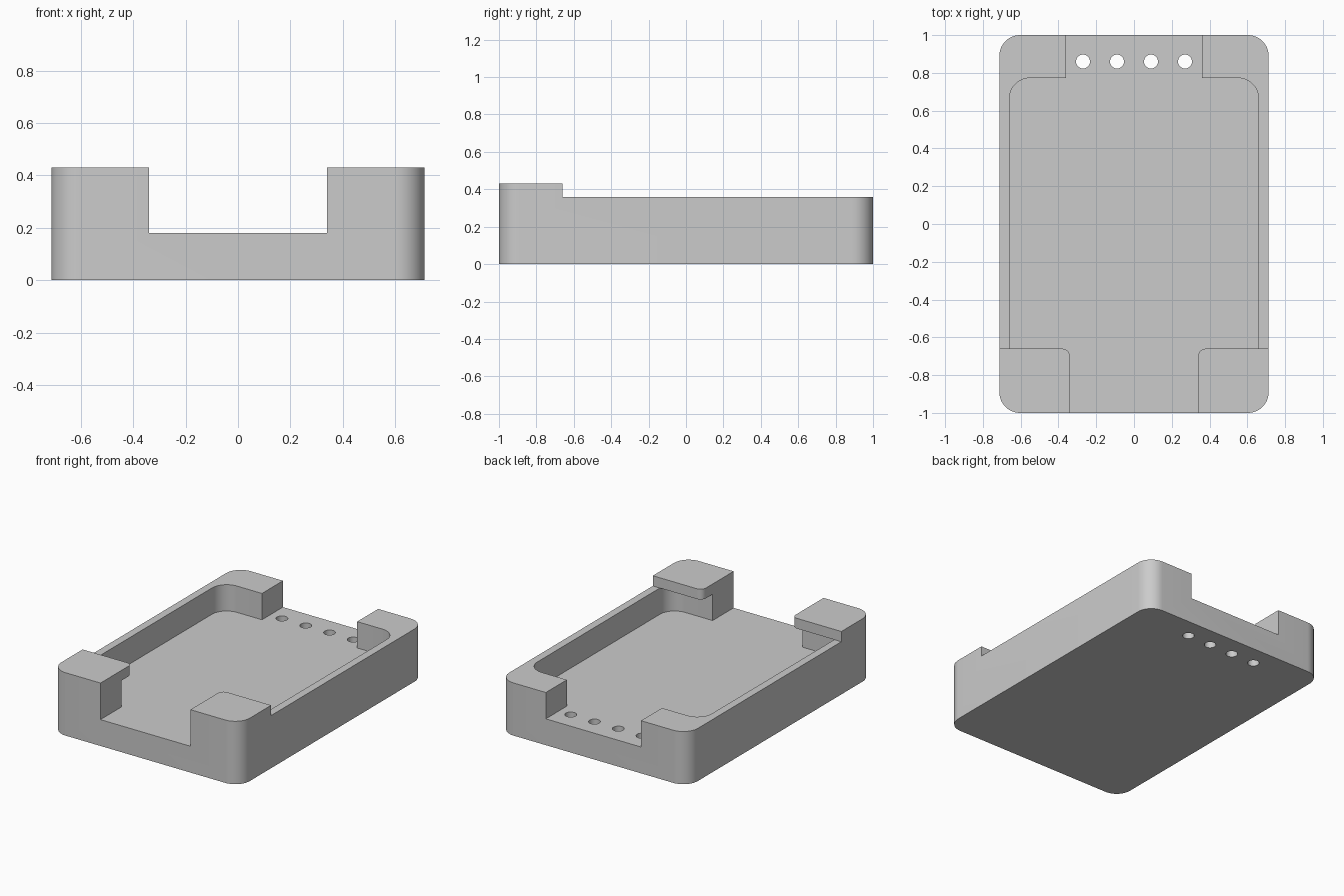
import bpy, bmesh, math

if "Cube" in bpy.data.objects:
    bpy.data.objects.remove(bpy.data.objects["Cube"])

W, L = 0.713, 1.0              # half width, half length
FLOOR, WALL, TOP = 0.18, 0.36, 0.43


def arc(cx, cy, r, a0, a1, n=12):
    return [(cx + r * math.cos(math.radians(a0 + (a1 - a0) * i / n)),
             cy + r * math.sin(math.radians(a0 + (a1 - a0) * i / n))) for i in range(n + 1)]


def rounded_rect(hx, hy, r):
    pts = []
    for sx, sy, a in ((1, 1, 0), (-1, 1, 90), (-1, -1, 180), (1, -1, 270)):
        pts += arc(sx * (hx - r), sy * (hy - r), r, a, a + 90)
    return pts


def rect(x0, x1, y0, y1):
    return [(x0, y0), (x1, y0), (x1, y1), (x0, y1)]


def prism(name, pts, z0, z1):
    """Extrude a counter-clockwise outline from z0 to z1."""
    bm = bmesh.new()
    face = bm.faces.new([bm.verts.new((x, y, z0)) for x, y in pts])
    ext = bmesh.ops.extrude_face_region(bm, geom=[face])
    bmesh.ops.translate(bm, vec=(0, 0, z1 - z0),
                        verts=[v for v in ext["geom"] if isinstance(v, bmesh.types.BMVert)])
    bmesh.ops.recalc_face_normals(bm, faces=bm.faces)
    mesh = bpy.data.meshes.new(name)
    bm.to_mesh(mesh)
    bm.free()
    ob = bpy.data.objects.new(name, mesh)
    bpy.context.collection.objects.link(ob)
    return ob


# Solid block with rounded vertical corners
tray = prism("tray", rounded_rect(W, L, 0.11), 0, TOP)

# Front opening, flaring out through the rounded lip corners
half = [(0.34, -1.5)] + arc(0.38, -0.70, 0.04, 180, 90, 8) + [(0.38, -0.5)]
front = half + [(-x, y) for x, y in reversed(half)]

cutters = [
    prism("upper_step", rect(-1.5, 1.5, -0.66, 1.5), WALL, 1),       # leaves front corner lips
    prism("cavity", rounded_rect(0.66, 0.773, 0.11), FLOOR, WALL),   # runs under the lips
    prism("front_opening", front, FLOOR, 1),
    prism("back_opening", rect(-0.36, 0.36, 0.6, 1.5), FLOOR, 1),
]
# Row of four holes through the floor at the back
for x in (-0.27, -0.09, 0.09, 0.27):
    cutters.append(prism("hole", arc(x, 0.86, 0.037, 0, 348.75, 31), -0.2, 0.5))

for c in cutters:
    c.hide_render = True
    mod = tray.modifiers.new(c.name, 'BOOLEAN')
    mod.operation = 'DIFFERENCE'
    mod.solver = 'EXACT'
    mod.object = c

# Bake the cuts and remove the cutters
bpy.context.view_layer.update()
dg = bpy.context.evaluated_depsgraph_get()
baked = bpy.data.meshes.new_from_object(tray.evaluated_get(dg))
tray.modifiers.clear()
tray.data = baked
for c in cutters:
    bpy.data.objects.remove(c)

# Single grey plastic
grey = bpy.data.materials.new("grey")
grey.diffuse_color = (0.6, 0.6, 0.6, 1)
grey.use_nodes = True
grey.node_tree.nodes["Principled BSDF"].inputs["Base Color"].default_value = grey.diffuse_color
baked.materials.clear()
baked.materials.append(grey)

bpy.ops.object.select_all(action='DESELECT')
tray.select_set(True)
bpy.context.view_layer.objects.active = tray
bpy.ops.object.shade_smooth_by_angle(angle=math.radians(30))
